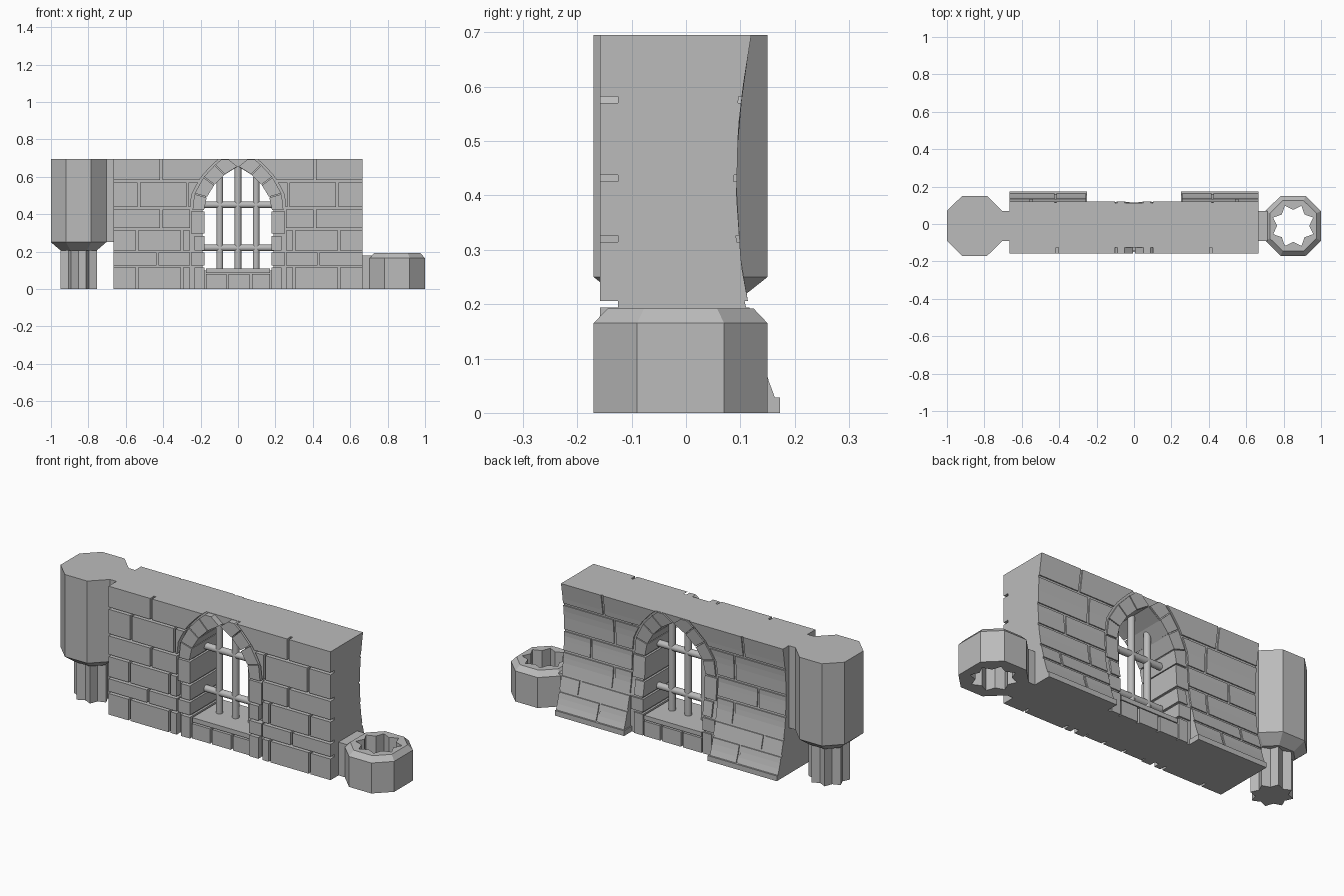
import bpy, bmesh, math
from mathutils import Vector

cube = bpy.data.objects.get("Cube")
if cube:
    bpy.data.objects.remove(cube, do_unlink=True)

stone = bpy.data.materials.new("grey_stone")
stone.use_nodes = True
grey = (0.5, 0.5, 0.5, 1)
stone.diffuse_color = grey
stone.node_tree.nodes["Principled BSDF"].inputs["Base Color"].default_value = grey

TOP, END, FRONT, CORE = 0.695, 0.665, -0.158, -0.125
GAP = 0.006


def finish(name, bm):
    bmesh.ops.recalc_face_normals(bm, faces=bm.faces)
    mesh = bpy.data.meshes.new(name)
    bm.to_mesh(mesh)
    bm.free()
    ob = bpy.data.objects.new(name, mesh)
    bpy.context.collection.objects.link(ob)
    mesh.materials.append(stone)
    return ob


def loft(bm, rings, closed=False):
    """Skin a list of equal rings, capped at both ends or joined into a loop."""
    rows = [[bm.verts.new(p) for p in r] for r in rings]
    n = len(rows[0])
    pairs = list(zip(rows, rows[1:]))
    if closed:
        pairs.append((rows[-1], rows[0]))
    else:
        bm.faces.new(rows[0])
        bm.faces.new(rows[-1])
    for a, b in pairs:
        for i in range(n):
            j = (i + 1) % n
            bm.faces.new((a[i], a[j], b[j], b[i]))


def box(bm, x0, x1, y0, y1, z0, z1):
    loft(bm, [[(x0, y0, z), (x1, y0, z), (x1, y1, z), (x0, y1, z)] for z in (z0, z1)])


def interp(table, z):
    for (za, a), (zb, b) in zip(table, table[1:]):
        if z <= zb:
            return a + (b - a) * max(0, z - za) / (zb - za)
    return table[-1][1]


# Wall shape: curved back, arch inner and outer edges
BACK = [(0, .172), (.03, .163), (.07, .148), (.2, .115), (.27, .102), (.4, .093),
        (.52, .096), (.6, .105), (TOP, .12)]
INNER = [(.18, .42), (.165, .49), (.125, .555), (.07, .61), (0, .655)]
OUTER = [(.245, .42), (.235, .51), (.185, .6), (.125, .665), (.05, TOP)]


def back(z):
    return interp(BACK, z)


def flat_back(z):
    return min(back(z), .115) if z < .3 else back(z)


def inner(z):
    return interp([(p[1], p[0]) for p in INNER], z) * 1.05


def outer(z):
    return interp([(p[1], p[0]) for p in OUTER[:4]] + [(TOP, .09)], z) + .012


def slab(bm, side, zs, xa, xb, ya, yb):
    """Upright block whose edges may vary with height."""
    rows = []
    for z in zs:
        a, b, c, d = [f(z) if callable(f) else f for f in (xa, xb, ya, yb)]
        rows.append([(side * a, c, z), (side * b, c, z), (side * b, d, z), (side * a, d, z)])
    loft(bm, rows)


def prism(bm, side, poly, shrink=.94):
    """Arch stone running through the full depth of the wall."""
    mid = sum((Vector(p) for p in poly), Vector((0, 0))) / len(poly)
    pts = [mid + (Vector(p) - mid) * shrink for p in poly]
    loft(bm, [[(side * p.x, FRONT, p.y) for p in pts],
              [(side * p.x, flat_back(p.y), p.y) for p in pts]])


# Recessed core on either side of the opening
core = bmesh.new()
levels = sorted({z for z, _ in BACK} | {p[1] for p in INNER})
for side in (-1, 1):
    slab(core, side, levels, inner, END, CORE, lambda z: flat_back(z) - .008)
    slab(core, side, levels, lambda z: max(.255, outer(z)), END, 0, lambda z: back(z) - .006)
finish("wall_core", core)

# Stone courses, front and back
COURSES = [0, .12, .2, .32, .432, .576, TOP]
FRONT_JOINTS = [[.3, .54], [.43], [.3, .54], [.41], [.27, .53], [.41]]
BACK_JOINTS = [[.42], [.55], [.36], [.5], [.36], [.42]]
front_bm, back_bm = bmesh.new(), bmesh.new()
for bm, layout, ya, yb in ((front_bm, FRONT_JOINTS, FRONT, -.1), (back_bm, BACK_JOINTS, .05, back)):
    for k, joints in enumerate(layout):
        z0 = COURSES[k] + (GAP if k else 0)
        z1 = COURSES[k + 1] - (GAP if k < 5 else 0)
        zs = sorted({z0 + (z1 - z0) * i / 4 for i in range(5)})
        edges = [0] + joints + [END + GAP]
        for a, b in zip(edges, edges[1:]):
            for side in (-1, 1):
                slab(bm, side, zs, lambda z: max(a + GAP, outer(z)), b - GAP, ya, yb)
# Projecting foot of the rear slope
for side in (-1, 1):
    slab(back_bm, side, (0, .028), .25, END, .1, .173)
finish("front_stones", front_bm)
finish("back_stones", back_bm)

# Arch stones and door jambs
arch, jambs = bmesh.new(), bmesh.new()
for side in (-1, 1):
    for i in range(4):
        poly = [INNER[i], INNER[i + 1], OUTER[i + 1], OUTER[i]]
        if i == 3:
            poly.insert(3, (.09, TOP))
        prism(arch, side, poly)
    heights = [0, .12, .2, .29, .42]
    for k, (a, b) in enumerate(zip(heights, heights[1:])):
        width = .25 if k % 2 else .232
        slab(jambs, side, (a + (GAP if k else 0), b - GAP), .178, width, FRONT,
             lambda z: flat_back(z))
finish("arch_stones", arch)
finish("door_jambs", jambs)

# Sill
sill = bmesh.new()
box(sill, -.18, .18, CORE, .1, 0, .1)
box(sill, -.172, .172, -.145, .112, .086, .11)
for a, b in ((-.172, -.062), (-.05, .062), (.074, .172)):
    box(sill, a, b, -.15, .115, 0, .08)
finish("window_sill", sill)


# Window bars
def bar(name, start, finish_at, radius=.018):
    a, b = Vector(start), Vector(finish_at)
    bpy.ops.mesh.primitive_cylinder_add(vertices=16, radius=radius, depth=(b - a).length,
                                        location=(a + b) / 2,
                                        rotation=(b - a).to_track_quat('Z', 'Y').to_euler())
    ob = bpy.context.object
    ob.name = name
    ob.data.materials.append(stone)
    bpy.ops.object.shade_smooth_by_angle()


for x, z in ((-.097, .6), (0, .66), (.097, .6)):
    bar("upright_bar", (x, -.02, .1), (x, -.02, z))
for z in (.22, .45):
    bar("cross_bar", (-.19, -.02, z), (.19, -.02, z))


# Connectors at both ends
def octagon(cx, z, s=1):
    corners = [(.148, .08), (.067, .16), (-.067, .16), (-.148, .08)]
    corners += [(-x, -y) for x, y in corners]
    pts = []
    for i, (x, y) in enumerate(corners):
        u, v = corners[(i + 1) % 8]
        pts += [(cx + x * s, y * s - .01, z), (cx + (x + u) / 2 * s, (y + v) / 2 * s - .01, z)]
    return pts


def star(cx, z, tip, valley):
    pts = []
    for i in range(16):
        r, t = (valley if i % 2 else tip), (i + 1) * math.pi / 8
        pts.append((cx + r * math.cos(t), r * math.sin(t) - .01, z))
    return pts


LEFT, RIGHT = -.852, .851
post = bmesh.new()
loft(post, [octagon(LEFT, .207, .66), octagon(LEFT, .25), octagon(LEFT, TOP)])
box(post, -.72, -.65, -.09, .07, .25, TOP)
finish("end_post", post)

peg = bmesh.new()
loft(peg, [star(LEFT, 0, .105, .078), star(LEFT, .22, .105, .078)])
finish("star_peg", peg)

socket = bmesh.new()
loft(socket, [octagon(RIGHT, 0), octagon(RIGHT, .165), octagon(RIGHT, .192, .84),
              star(RIGHT, .192, .116, .086), star(RIGHT, 0, .116, .086)], closed=True)
box(socket, .65, .715, -.09, .07, 0, .18)
finish("star_socket", socket)
